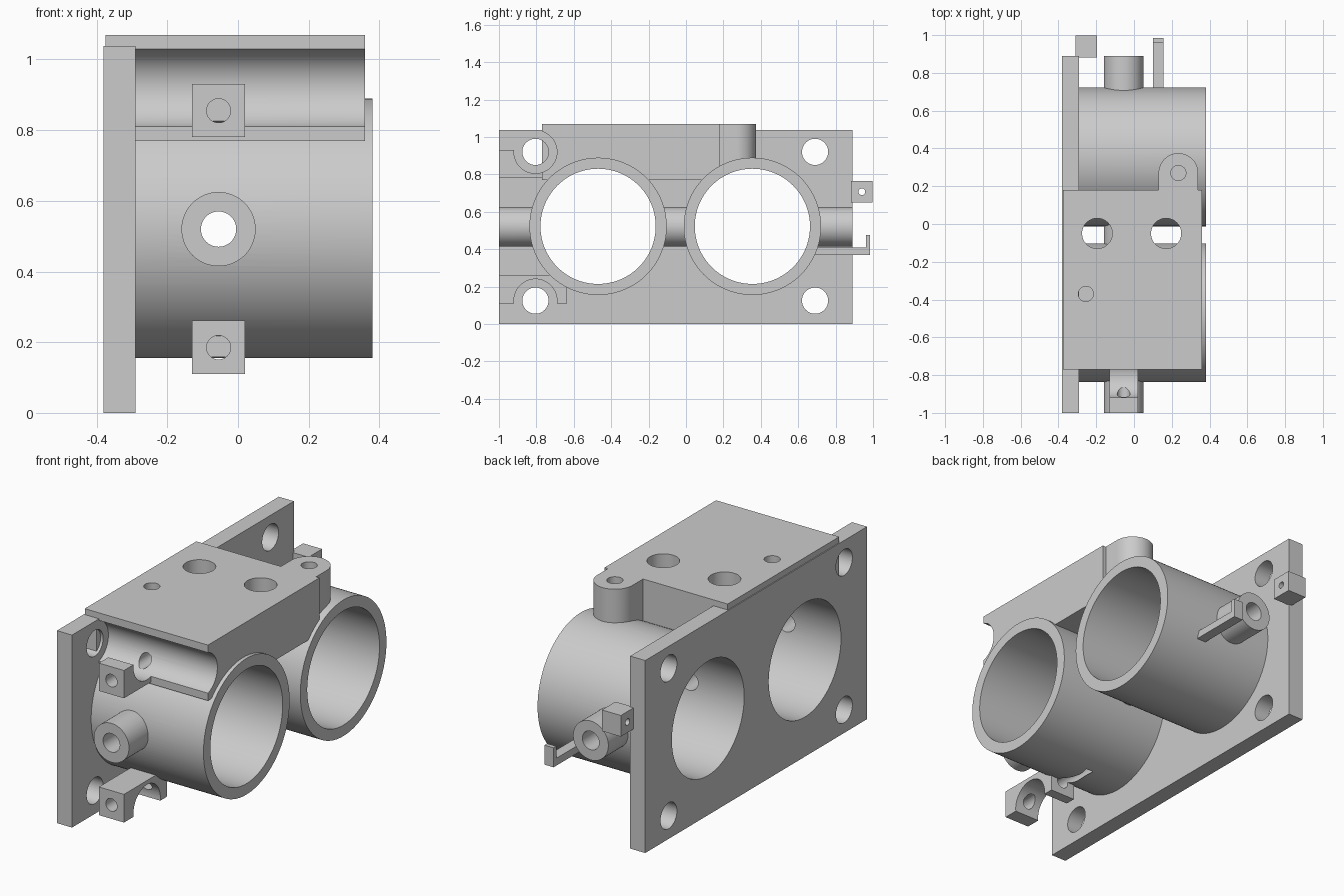
import bpy, bmesh, math
from mathutils import Vector, Matrix

if "Cube" in bpy.data.objects:
    bpy.data.objects.remove(bpy.data.objects["Cube"])

AX = {'X': Matrix.Rotation(math.pi / 2, 4, 'Y'),
      'Y': Matrix.Rotation(math.pi / 2, 4, 'X'),
      'Z': Matrix.Identity(4)}


def finish(name, bm):
    bmesh.ops.recalc_face_normals(bm, faces=bm.faces[:])
    me = bpy.data.meshes.new(name)
    bm.to_mesh(me)
    bm.free()
    ob = bpy.data.objects.new(name, me)
    bpy.context.collection.objects.link(ob)
    return ob


def box(name, x, y, z):
    bm = bmesh.new()
    bmesh.ops.create_cube(bm, size=1)
    for v in bm.verts:
        v.co = [r[0] + (c + 0.5) * (r[1] - r[0]) for r, c in zip((x, y, z), v.co)]
    return finish(name, bm)


def rod(name, axis, a, b, span, r, seg=48):
    """Cylinder along an axis; a, b are the other two coordinates in x, y, z order."""
    mid = sum(span) / 2
    c = {'X': (mid, a, b), 'Y': (a, mid, b), 'Z': (a, b, mid)}[axis]
    bm = bmesh.new()
    bmesh.ops.create_cone(bm, cap_ends=True, segments=seg, radius1=r, radius2=r,
                          depth=span[1] - span[0],
                          matrix=Matrix.Translation(c) @ AX[axis])
    return finish(name, bm)


def combine(ob, parts, op):
    for p in parts:
        m = ob.modifiers.new("bool", 'BOOLEAN')
        m.operation, m.solver, m.object = op, 'EXACT', p
        p.hide_render = True
        bpy.context.view_layer.objects.active = ob
        bpy.ops.object.modifier_apply(modifier=m.name)
        bpy.data.objects.remove(p, do_unlink=True)


def add(ob, *parts):
    combine(ob, parts, 'UNION')


def cut(ob, *parts):
    combine(ob, parts, 'DIFFERENCE')


BORES = (-0.47, 0.355)
BZ = 0.522
SX = -0.055

# top block with rounded screw tab
pts = [(-.375, -.77), (.36, -.77), (.36, .18), (.34, .18)]
pts += [(.235 + .105 * math.cos(math.pi * i / 24), .27 + .105 * math.sin(math.pi * i / 24))
        for i in range(25)]
pts += [(.13, .18), (-.375, .18)]
bm = bmesh.new()
face = bm.faces.new([bm.verts.new((x, y, .77)) for x, y in pts])
ext = bmesh.ops.extrude_face_region(bm, geom=[face])
bmesh.ops.translate(bm, vec=Vector((0, 0, .30)),
                    verts=[g for g in ext['geom'] if isinstance(g, bmesh.types.BMVert)])
body = finish("throttle_body", bm)

# side lugs, then clearance around the bolt heads
add(body, box("upper_lug", (-.13, .02), (-1, -.62), (.78, .93)),
    box("lower_lug", (-.13, .02), (-1, -.635), (.11, .262)))
cut(body, *[rod("clearance", 'X', -.805, z, (-.305, .5), .115) for z in (.92, .125)])

# holes in the top face
cut(body, *[rod("port", 'Z', x, -.05, (.6, 1.2), .08) for x in (-.195, .17)],
    *[rod("screw_hole", 'Z', x, y, (.92, 1.2), .04, 32) for x, y in ((-.255, -.37), (.235, .27))])

# flange, barrels and shaft boss
flange = box("flange", (-.38, -.29), (-1, .89), (0, 1.038))
cut(flange, *[rod("bolt_hole", 'X', y, z, (-.5, -.2), .07)
              for y in (-.805, .69) for z in (.92, .125)])
add(body, flange,
    *[rod("barrel", 'X', y, BZ, (-.335, .38), .367, 128) for y in BORES],
    rod("shaft_boss", 'Y', SX, .52, (-1, .89), .105, 64))

# bores, shaft hole and lug holes
cut(body, *[rod("bore", 'X', y, BZ, (-.6, .6), .308, 128) for y in BORES],
    rod("shaft_hole", 'Y', SX, .52, (-1.2, 1.2), .05),
    *[rod("lug_hole", 'Y', SX, z, (-1.2, -.42), .034, 32) for z in (.855, .185)])

# cable stop block on the flange edge
stop = box("cable_stop", (-.31, -.197), (.882, .998), (.65, .764))
cut(stop, rod("cable_hole", 'X', .94, .707, (-.5, 0), .018, 24))

# hooked spring arm (L profile)
L = [(.67, .37), (.985, .37), (.985, .475), (.962, .475), (.962, .41), (.67, .41)]
bm = bmesh.new()
face = bm.faces.new([bm.verts.new((.1, y, z)) for y, z in L])
ext = bmesh.ops.extrude_face_region(bm, geom=[face])
bmesh.ops.translate(bm, vec=Vector((.055, 0, 0)),
                    verts=[g for g in ext['geom'] if isinstance(g, bmesh.types.BMVert)])
arm = finish("spring_arm", bm)

# smooth round walls, crisp edges
bpy.ops.object.select_all(action='DESELECT')
for ob in (body, stop, arm):
    ob.select_set(True)
bpy.context.view_layer.objects.active = body
bpy.ops.object.shade_smooth_by_angle(angle=math.radians(25))
